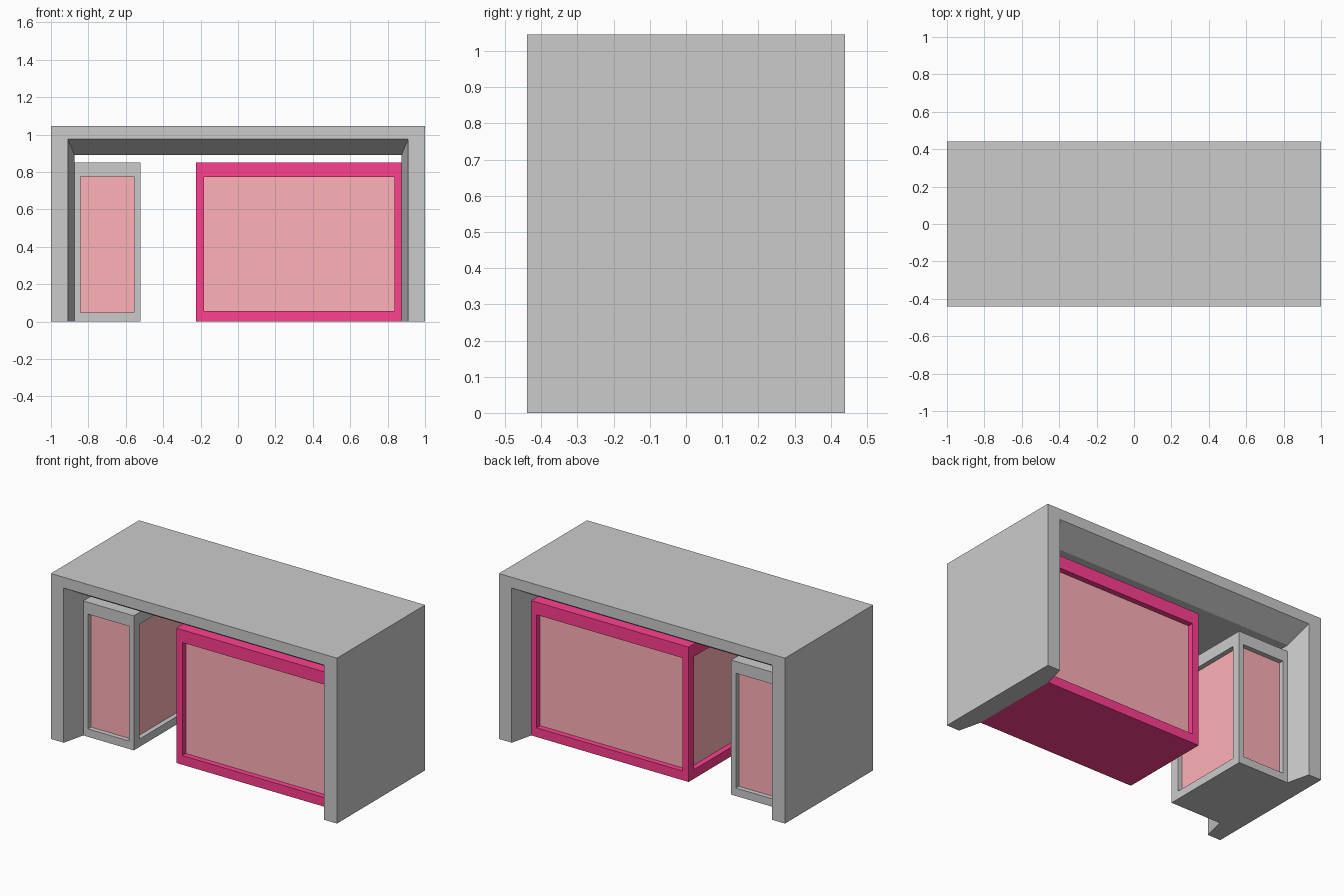
import bpy, bmesh

if "Cube" in bpy.data.objects:
    bpy.data.objects.remove(bpy.data.objects["Cube"])


def material(name, rgb):
    m = bpy.data.materials.new(name)
    m.diffuse_color = (*rgb, 1)
    m.use_nodes = True
    m.node_tree.nodes["Principled BSDF"].inputs["Base Color"].default_value = m.diffuse_color
    return m


red = material("red_frame", (1.0, 0.05, 0.28))
pink = material("pink_panel", (1.0, 0.44, 0.48))
grey = material("grey_frame", (0.8, 0.8, 0.8))


def add_object(name, bm, mats=()):
    bmesh.ops.recalc_face_normals(bm, faces=bm.faces)
    mesh = bpy.data.meshes.new(name)
    bm.to_mesh(mesh)
    bm.free()
    for m in mats:
        mesh.materials.append(m)
    obj = bpy.data.objects.new(name, mesh)
    bpy.context.collection.objects.link(obj)
    return obj


# Outer arch: rings of (y, half width, height) joined around the section
rings = [(0.44, 1.0, 1.045), (0.44, 0.91, 0.977), (0.295, 0.875, 0.89),
         (-0.295, 0.875, 0.89), (-0.44, 0.91, 0.977), (-0.44, 1.0, 1.045)]
bm = bmesh.new()
loops = [[bm.verts.new(p) for p in ((-w, y, 0), (-w, y, h), (w, y, h), (w, y, 0))]
         for y, w, h in rings]
for k, a in enumerate(loops):
    b = loops[(k + 1) % len(loops)]
    for i in range(3):
        bm.faces.new((a[i], a[i + 1], b[i + 1], b[i]))
for end in (0, 3):
    bm.faces.new([ring[end] for ring in loops])
add_object("outer_arch", bm)


# Cabinet: box with a recessed coloured panel on each upright side
def cabinet(name, lo, hi, win_lo, win_hi, frame_mat, depth=0.04):
    bm = bmesh.new()
    bmesh.ops.create_cube(bm, size=1)
    for v in bm.verts:
        v.co = [lo[i] if v.co[i] < 0 else hi[i] for i in range(3)]
    bm.normal_update()
    for f in [f for f in bm.faces if abs(f.normal.z) < 0.5]:
        n = f.normal.copy()
        bmesh.ops.inset_individual(bm, faces=[f], thickness=0.02)
        # Fit the inset to the window limits
        for v in f.verts:
            for i in range(3):
                if abs(n[i]) < 0.5:
                    v.co[i] = min(max(v.co[i], win_lo[i]), win_hi[i])
                    mid = (lo[i] + hi[i]) / 2
                    v.co[i] = win_lo[i] if v.co[i] < mid else win_hi[i]
        # Push the panel inwards
        new = bmesh.ops.extrude_discrete_faces(bm, faces=[f])["faces"][0]
        new.material_index = 1
        bmesh.ops.translate(bm, verts=list(new.verts), vec=-n * depth)
    return add_object(name, bm, (frame_mat, pink))


cabinet("narrow_cabinet", (-0.875, -0.295, 0), (-0.522, 0.295, 0.85),
        (-0.842, -0.24, 0.05), (-0.555, 0.24, 0.775), grey, 0.03)
cabinet("wide_cabinet", (-0.225, -0.295, 0), (0.875, 0.295, 0.852),
        (-0.182, -0.24, 0.058), (0.838, 0.24, 0.772), red, 0.035)
